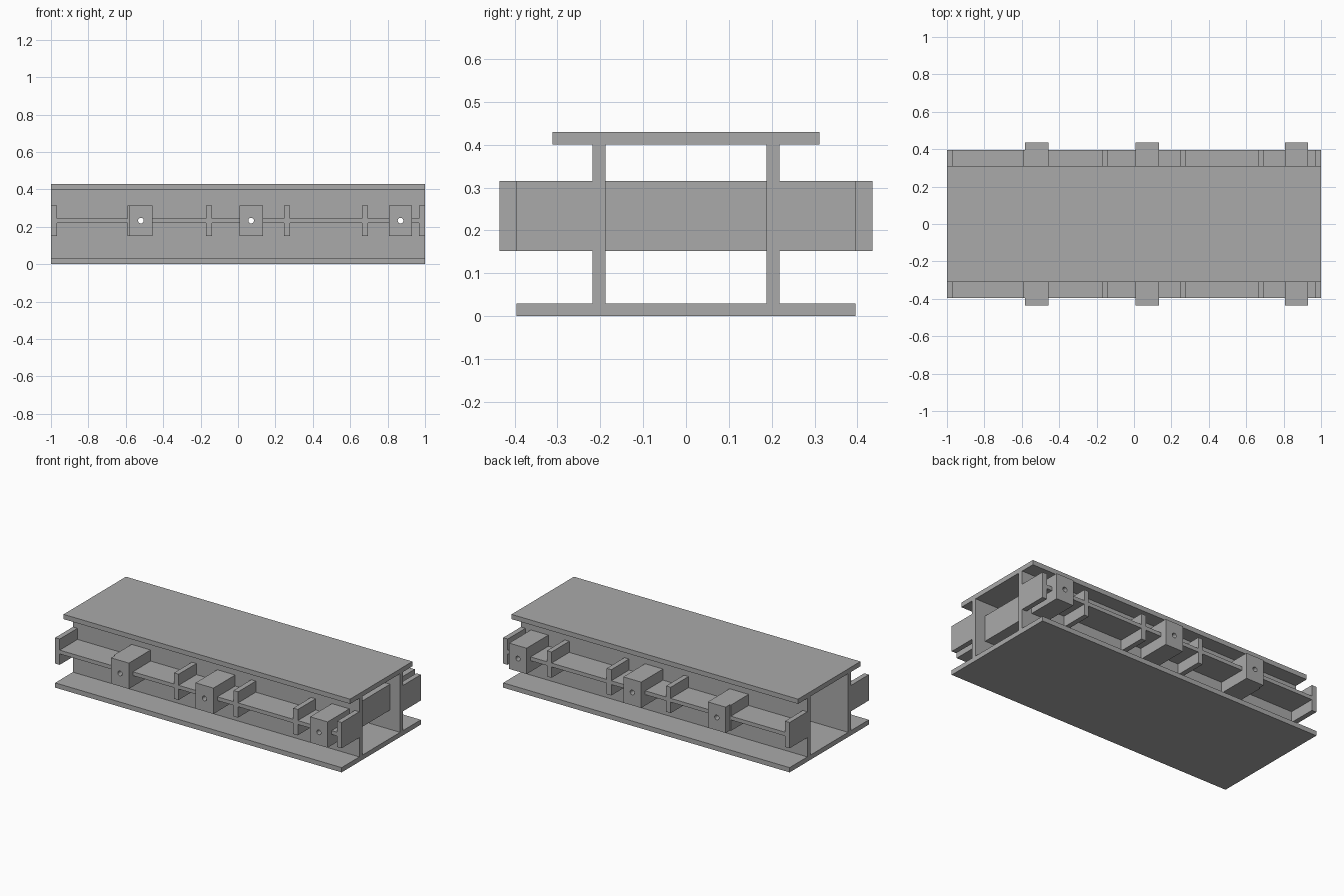
import bpy
import bmesh
from mathutils import Matrix

cube = bpy.data.objects.get("Cube")
if cube:
    bpy.data.objects.remove(cube, do_unlink=True)

steel = bpy.data.materials.new("steel grey")
steel.use_nodes = True
GREY = (0.4, 0.4, 0.4, 1)
steel.diffuse_color = GREY
steel.node_tree.nodes["Principled BSDF"].inputs["Base Color"].default_value = GREY


def finish(name, bm):
    mesh = bpy.data.meshes.new(name)
    bm.to_mesh(mesh)
    bm.free()
    mesh.materials.append(steel)
    obj = bpy.data.objects.new(name, mesh)
    bpy.context.collection.objects.link(obj)
    return obj


def box(name, x, y, z):
    """Box from (low, high) ranges on each axis."""
    bm = bmesh.new()
    bmesh.ops.create_cube(bm, size=1)
    for v in bm.verts:
        for i, (low, high) in enumerate((x, y, z)):
            v.co[i] = low if v.co[i] < 0 else high
    return finish(name, bm)


LENGTH = (-1, 1)
BLOCKS = [(-0.582, -0.457), (0.008, 0.133), (0.808, 0.93)]
STIFFENERS = [-1, -0.59, -0.17, 0.245, 0.662, 0.968]
MID_Z = 0.233
RIB_Z = (0.152, 0.315)

# Drill for the holes running right across the beam
bm = bmesh.new()
for low, high in BLOCKS:
    place = Matrix.Translation(((low + high) / 2, 0, MID_Z)) @ Matrix.Rotation(1.5707963, 4, "X")
    bmesh.ops.create_cone(bm, cap_ends=True, segments=24, radius1=0.015,
                          radius2=0.015, depth=2, matrix=place)
drill = finish("hole_cutter", bm)
drill.hide_render = True
drill.display_type = "WIRE"
drill.hide_set(True)


def drilled(obj):
    cut = obj.modifiers.new("holes", "BOOLEAN")
    cut.operation = "DIFFERENCE"
    cut.solver = "EXACT"
    cut.object = drill


# Plates of the box beam
box("bottom_plate", LENGTH, (-0.395, 0.395), (0, 0.03))
box("top_plate", LENGTH, (-0.311, 0.311), (0.4, 0.43))

# Solid blocks passing through both webs
for x in BLOCKS:
    drilled(box("cross_block", x, (-0.435, 0.435), RIB_Z))

# Webs, shelves and stiffeners on both sides
shelf_ends = [-1] + [end for x in BLOCKS for end in x] + [1]
for side, sign in (("front", -1), ("back", 1)):
    def across(inner, outer):
        return tuple(sorted((sign * inner, sign * outer)))

    drilled(box(side + "_web", LENGTH, across(0.188, 0.218), (0.03, 0.4)))
    for x in zip(shelf_ends[::2], shelf_ends[1::2]):
        box(side + "_shelf", x, across(0.218, 0.395), (0.221, 0.245))
    for x in STIFFENERS:
        # The stiffener beside the first block stops at the block
        end = min(x + 0.032, BLOCKS[0][0]) if x == -0.59 else x + 0.032
        box(side + "_stiffener", (x, end), across(0.218, 0.395), RIB_Z)
